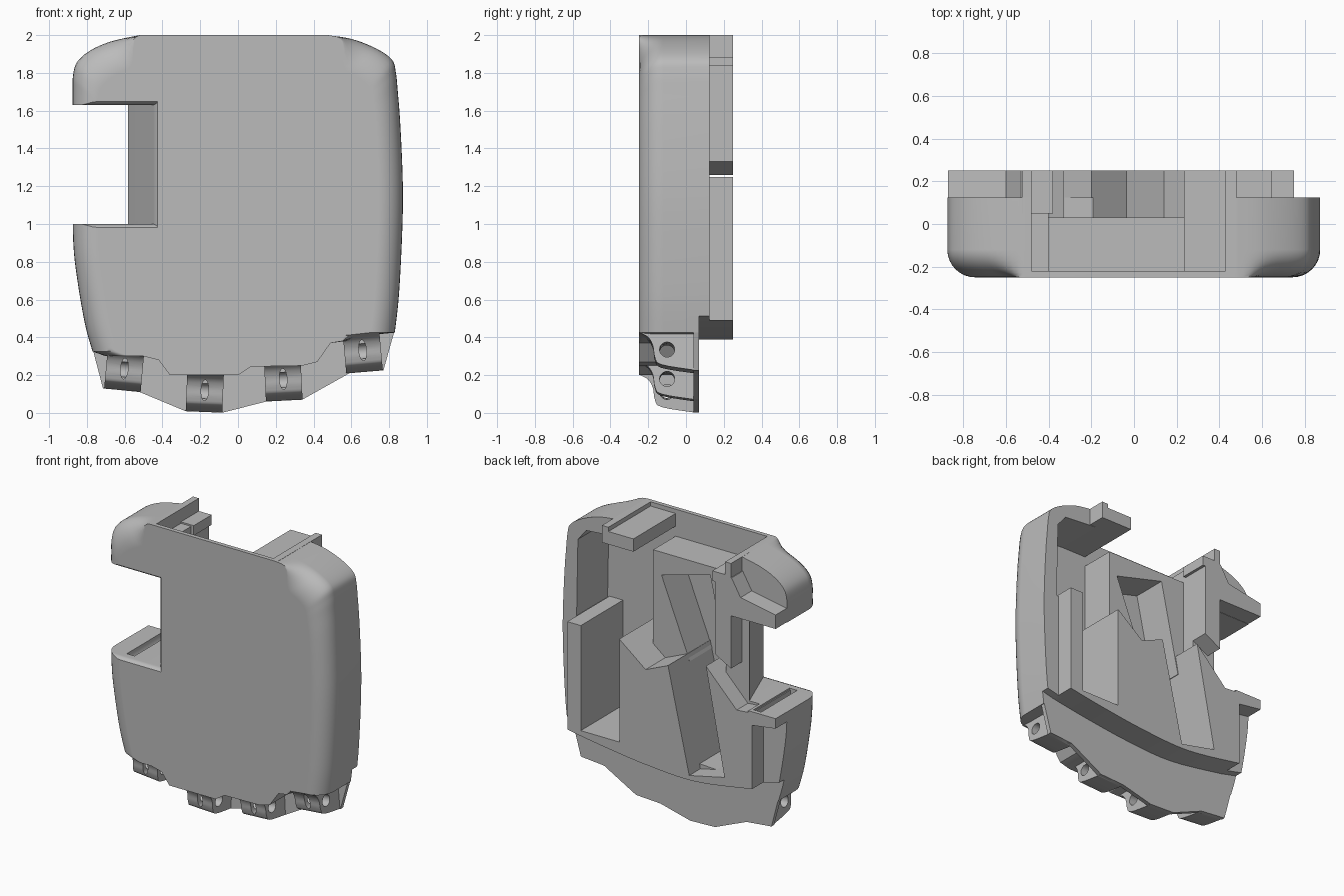
import bpy, bmesh, math
from mathutils import Vector

cube = bpy.data.objects.get("Cube")
if cube:
    bpy.data.objects.remove(cube, do_unlink=True)

grey = bpy.data.materials.new("plain grey")
grey.use_nodes = True
GREY = (0.5, 0.5, 0.5, 1)
grey.diffuse_color = GREY
grey.node_tree.nodes["Principled BSDF"].inputs["Base Color"].default_value = GREY


def curve(pts, n=5):
    """Smooth curve through the given points."""
    p = [Vector(q) for q in [pts[0], *pts, pts[-1]]]
    out = []
    for a, b, c, d in zip(p, p[1:], p[2:], p[3:]):
        for i in range(n):
            t = i / n
            out.append(tuple((2 * b + (c - a) * t + (2 * a - 5 * b + 4 * c - d) * t * t
                              + (3 * b - a - 3 * c + d) * t ** 3) / 2))
    return out + [tuple(pts[-1])]


def ellipse(cx, cy, rx, ry, n=20):
    return [(cx + rx * math.cos(i * math.tau / n), cy + ry * math.sin(i * math.tau / n))
            for i in range(n)]


def loft(name, rings):
    """Closed solid through rings of equal length."""
    bm = bmesh.new()
    vs = [[bm.verts.new(p) for p in r] for r in rings]
    n = len(rings[0])
    for a, b in zip(vs, vs[1:]):
        for i in range(n):
            bm.faces.new((a[i], a[(i + 1) % n], b[(i + 1) % n], b[i]))
    bm.faces.new(vs[0])
    bm.faces.new(vs[-1])
    bmesh.ops.recalc_face_normals(bm, faces=bm.faces)
    me = bpy.data.meshes.new(name)
    bm.to_mesh(me)
    bm.free()
    me.materials.append(grey)
    ob = bpy.data.objects.new(name, me)
    bpy.context.collection.objects.link(ob)
    return ob


def prism(name, pts, lo, hi, axis="y"):
    """Extrude a flat outline along one axis."""
    place = {"x": lambda p, h: (h, p[0], p[1]),
             "y": lambda p, h: (p[0], h, p[1])}[axis]
    return loft(name, [[place(p, h) for p in pts] for h in (lo, hi)])


def select(ob):
    bpy.ops.object.select_all(action="DESELECT")
    ob.select_set(True)
    bpy.context.view_layer.objects.active = ob


def cut(ob, *cutters):
    for c in cutters:
        c.hide_render = True
        m = ob.modifiers.new("cut", "BOOLEAN")
        m.operation, m.solver, m.object = "DIFFERENCE", "EXACT", c
        select(ob)
        bpy.ops.object.modifier_apply(modifier=m.name)
        bpy.data.objects.remove(c, do_unlink=True)


def notch():
    """Thumb opening with a slanted inner wall and an eased front lip."""
    rings = []
    for y, x, g in [(-.27, -.42, .03), (-.25, -.425, .018), (-.24, -.432, .008),
                    (-.22, -.448, 0), (.2, -.61, 0)]:
        rings.append([(-1, y, 1 - g), (x, y, 1 - g), (x, y, 1.63 + g), (-1, y, 1.63 + g)])
    return loft("notch_cutter", rings)


# Main shell: outline in x and z, front rim rounded
right = curve([(.47, 2), (.6, 1.98), (.73, 1.93), (.815, 1.87), (.836, 1.8), (.846, 1.7),
               (.858, 1.55), (.87, 1.3), (.873, 1.1), (.865, .85), (.85, .6), (.83, .425)])
hem = [(.68, .41), (.57, .38), (.49, .37), (.42, .27), (.34, .25), (.07, .245), (0, .2),
       (-.36, .2), (-.42, .28), (-.5, .3), (-.7, .3)]
left = curve([(-.77, .325), (-.81, .47), (-.85, .7), (-.872, .9), (-.875, 1.2), (-.875, 1.5),
              (-.875, 1.7), (-.873, 1.79), (-.85, 1.86), (-.78, 1.92), (-.67, 1.967), (-.52, 2)])
outline = right + hem + left


def ease(v, lo, hi):
    t = min(1, max(0, (v - lo) / (hi - lo)))
    return t * t * (3 - 2 * t)


def ring(y, d):
    out = []
    for x, z in outline:
        w = ease(abs(x), .52, .72)
        top = w * ease(z, 1.45, 1.9)
        out.append((x - math.copysign(d * w, x), y, z - d * top))
    return out


R = .13
rings = [ring(-.25 + R * (1 - math.cos(a)), R * (1 - math.sin(a)))
         for a in [i * math.pi / 16 for i in range(9)]]
shell = loft("palm_shell", rings + [ring(.125, 0)])

# Lower rear arc shared by the shell step and the raised block
arc = curve([(-.69, .455), (-.25, .39), (.13, .405), (.5, .45), (.75, .49)])
step = [(-1, .53)] + arc + [(1, .55), (1, -.2), (-1, -.2)]
cavity = [(-.5, .44), (.68, .49), (.68, 1.24), (.765, 1.24), (.755, 1.78), (.69, 1.86),
          (.43, 1.88), (.43, 2.2), (-.48, 2.2), (-.48, 1.9), (-.4, 1.9), (-.4, 1.1)]
cut(shell,
    prism("cavity_cutter", cavity, -.22, .5),
    notch(),
    prism("step_cutter", step, .07, .5),
    prism("groove_cutter", ellipse(-.71, 1.0, .03, .06), -.18, .3))

# Raised rear block with a side pocket and a slanted channel
block = prism("rear_block", arc + [
    (.75, 1.25), (.645, 1.25), (.645, .51), (.345, .51), (.345, 1.236), (.14, 1.075),
    (-.035, 1.15), (-.2, .42), (-.475, .48), (-.33, 1.226), (-.57, .98), (-.69, .99)], -.23, .25)
cut(block, notch())

# Middle plate with a funnel leading into the channel
prism("middle_plate", [
    (.235, 1.81), (-.41, 1.81), (-.41, 1.1), (-.35, 1.1), (-.21, 1.75), (.17, 1.65),
    (-.05, 1.1), (.235, 1.0)], -.23, .03)

# Stepped walls beside the open wrist end
prism("wrist_wall_right", [
    (-.525, 2), (-.48, 2), (-.48, 1.91), (-.38, 1.91), (-.38, 1.84), (-.4, 1.84),
    (-.4, 1.33), (-.525, 1.26)], .05, .25)
prism("wrist_wall_left", [
    (.235, 1.97), (.235, 1.88), (.48, 1.88), (.48, 2), (.43, 2), (.43, 1.97)], -.23, .25)

# Hooks above and below the thumb opening
prism("upper_thumb_hook", [
    (-.5, 1.9), (-.53, 1.9), (-.6, 1.78), (-.873, 1.73), (-.873, 1.632), (-.5, 1.632)], .1, .25)
hook = prism("lower_thumb_hook", [(-.66, .9), (-.66, 1.0), (-.873, 1.0), (-.873, .93)], .1, .25)
cut(hook, prism("groove_cutter", ellipse(-.71, 1.0, .03, .06), 0, .22))

# Thin skirt behind the knuckles
prism("knuckle_skirt", [
    (-.77, .34), (-.715, .13), (-.52, .11), (-.28, .01), (-.08, .002), (.15, .06), (.34, .07),
    (.59, .21), (.77, .225), (.83, .44)], .04, .07)

# Four hinge lugs, each with a pin hole and a cord slot
side = curve([(-.245, .2), (-.2, .175), (-.175, .13), (-.165, .07), (-.13, .03), (.05, 0)], 4)
for i, (x, z, tilt) in enumerate([(-.612, .12, .09), (-.18, .005, .04),
                                  (.245, .065, -.05), (.67, .217, -.09)]):
    lug = prism(f"knuckle_lug_{i + 1}", side + [(.07, 0), (.07, .2)], -.097, .097, "x")
    cut(lug,
        prism("pin_cutter", ellipse(-.1, .11, .04, .04), -.3, .3, "x"),
        prism("slot_cutter", ellipse(0, .115, .02, .055), -.3, -.1))
    lug.location = (x, 0, z)
    lug.rotation_euler.y = tilt

# Smooth curved surfaces, keep creases sharp and flats flat
for ob in [o for o in bpy.context.scene.objects if o.type == "MESH" and grey.name in o.data.materials]:
    select(ob)
    bpy.ops.object.shade_smooth_by_angle(angle=math.radians(30))
    flats = ob.modifiers.new("flat_normals", "WEIGHTED_NORMAL")
    flats.keep_sharp = True
